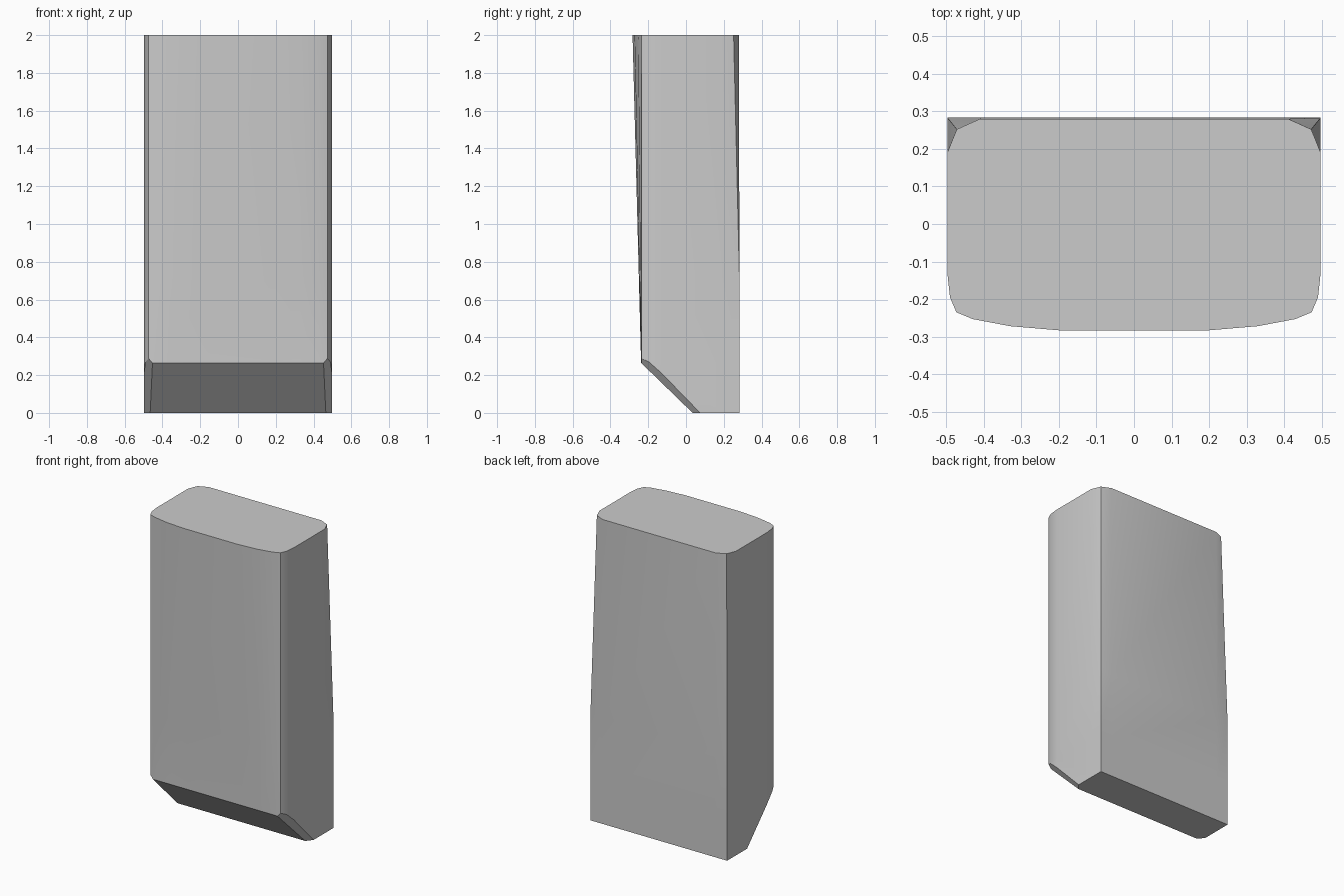
import bpy, bmesh, math
from mathutils import Vector

cube = bpy.data.objects.get("Cube")
if cube:
    bpy.data.objects.remove(cube, do_unlink=True)

grey = bpy.data.materials.new("plain grey")
grey.use_nodes = True
colour = (0.6, 0.6, 0.6, 1)
grey.diffuse_color = colour
grey.node_tree.nodes["Principled BSDF"].inputs["Base Color"].default_value = colour

# Right half outlines, front to back: bowed and rounded at the top, squarer below
top = [(0.2, -0.283), (0.33, -0.272), (0.43, -0.253), (0.473, -0.235), (0.49, -0.195),
       (0.497, -0.13), (0.497, 0.19), (0.472, 0.252), (0.41, 0.28)]
low_front, low_back = -0.238, 0.283


def section(z, front_blend, back_blend):
    """Outline at height z, easing from the rounded top to the squarer base."""
    half = []
    for i, (x, y) in enumerate(top):
        if i < 3:
            y += (low_front - y) * front_blend
        if i == 7:
            x += (0.497 - x) * back_blend
        if i > 6:
            y += (low_back - y) * back_blend
        half.append(Vector((x, y, z)))
    return half + [Vector((-p.x, p.y, z)) for p in reversed(half)]


# Tapering body
bm = bmesh.new()
rings = [[bm.verts.new(p) for p in section(*s)]
         for s in ((0, 1, 1), (0.27, 1, 1), (0.7, 0.75, 1), (2, 0, 0))]
for a, b in zip(rings, rings[1:]):
    for i in range(len(a)):
        j = (i + 1) % len(a)
        bm.faces.new((a[i], a[j], b[j], b[i]))
bm.faces.new(rings[-1])
bm.faces.new(list(reversed(rings[0])))


def slice_off(point, normal):
    """Cut away everything on the normal's side and close the hole."""
    bmesh.ops.bisect_plane(bm, geom=bm.verts[:] + bm.edges[:] + bm.faces[:], dist=1e-5,
                           plane_co=point, plane_no=normal, clear_outer=True)
    bmesh.ops.holes_fill(bm, edges=[e for e in bm.edges if e.is_boundary], sides=0)


# Sloped lower front and its two small corner bevels
slice_off(Vector((0, low_front, 0.265)), Vector((0, -0.265, -0.273)))
for side in (-1, 1):
    slice_off(Vector((side * 0.455, -0.24, 0.27)), Vector((side * 1.08, -0.864, -0.84)))

bmesh.ops.remove_doubles(bm, verts=bm.verts, dist=1e-4)
bmesh.ops.recalc_face_normals(bm, faces=bm.faces)
mesh = bpy.data.meshes.new("tapered_block")
bm.to_mesh(mesh)
bm.free()
mesh.materials.append(grey)
block = bpy.data.objects.new("tapered_block", mesh)
bpy.context.collection.objects.link(block)
bpy.context.view_layer.objects.active = block
block.select_set(True)
bpy.ops.object.shade_smooth_by_angle(angle=math.radians(30))
